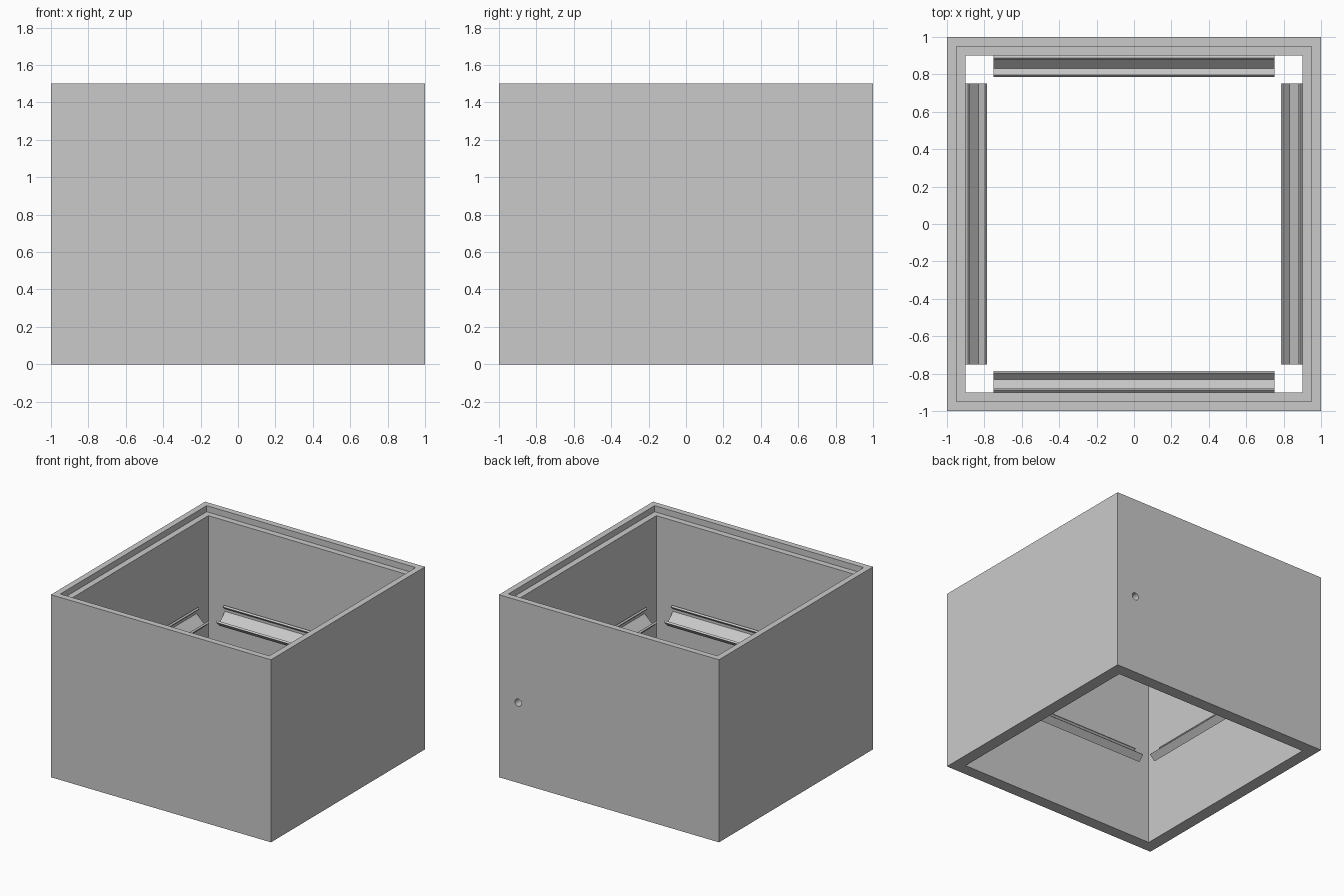
import bpy
import bmesh
from math import radians, pi
from mathutils import Matrix, Vector

old = bpy.data.objects.get("Cube")
if old:
    bpy.data.objects.remove(old, do_unlink=True)

HEIGHT = 1.5
OUTER, LIP, INNER = 1.0, 0.95, 0.9   # half widths of the box
LEDGE_DEPTH = 0.05


def make_material(name, colour):
    mat = bpy.data.materials.new(name)
    mat.use_nodes = True
    mat.diffuse_color = colour
    mat.node_tree.nodes["Principled BSDF"].inputs["Base Color"].default_value = colour
    return mat


GREY = make_material("light grey", (0.59, 0.59, 0.59, 1))


def finish(bm, name):
    bmesh.ops.recalc_face_normals(bm, faces=bm.faces)
    mesh = bpy.data.meshes.new(name)
    bm.to_mesh(mesh)
    bm.free()
    mesh.materials.append(GREY)
    obj = bpy.data.objects.new(name, mesh)
    bpy.context.collection.objects.link(obj)
    return obj


def bridge(bm, a, b):
    for i in range(len(a)):
        j = (i + 1) % len(a)
        bm.faces.new((a[i], a[j], b[j], b[i]))


# Box wall: a stepped section carried round a square
def make_wall():
    section = [(OUTER, 0), (OUTER, HEIGHT), (LIP, HEIGHT),
               (LIP, HEIGHT - LEDGE_DEPTH), (INNER, HEIGHT - LEDGE_DEPTH), (INNER, 0)]
    corners = [(-1, -1), (1, -1), (1, 1), (-1, 1)]
    bm = bmesh.new()
    rings = [[bm.verts.new((r * x, r * y, z)) for x, y in corners] for r, z in section]
    for i, ring in enumerate(rings):
        bridge(bm, ring, rings[(i + 1) % len(rings)])
    return finish(bm, "box_wall")


# Round cable hole through the back wall
def cut_cable_hole(wall):
    bm = bmesh.new()
    bmesh.ops.create_cone(bm, cap_ends=True, segments=32, radius1=0.03, radius2=0.03,
                          depth=0.3, matrix=Matrix.Translation((0.825, 0.95, 0.66))
                          @ Matrix.Rotation(pi / 2, 4, 'X'))
    cutter = finish(bm, "cable_hole_cutter")
    cutter.hide_render = True
    mod = wall.modifiers.new("cable_hole", 'BOOLEAN')
    mod.operation = 'DIFFERENCE'
    mod.solver = 'EXACT'
    mod.object = cutter
    bpy.context.view_layer.objects.active = wall
    wall.select_set(True)
    bpy.ops.object.modifier_apply(modifier=mod.name)
    bpy.data.objects.remove(cutter, do_unlink=True)
    bpy.ops.object.shade_smooth_by_angle(angle=radians(30))


# Tilted U channel along one wall, open upwards and inwards
def make_channel(name, turn):
    width, depth, t, half = 0.144, 0.063, 0.0155, 0.75
    profile = [(0, 0), (t, 0), (t, depth - t), (width - t, depth - t),
               (width - t, 0), (width, 0), (width, depth), (0, depth)]
    across = Vector((0, 1, 1)).normalized()
    down = Vector((0, 1, -1)).normalized()
    origin = Vector((0, 0.786, 0.657))
    bm = bmesh.new()
    ends = [[bm.verts.new(origin + across * a + down * d + Vector((x, 0, 0)))
             for a, d in profile] for x in (-half, half)]
    bridge(bm, *ends)
    for end in ends:
        bm.faces.new(end)
    bm.transform(Matrix.Rotation(turn, 4, 'Z'))
    return finish(bm, name)


wall = make_wall()
cut_cable_hole(wall)
for i, side in enumerate(("back", "right", "front", "left")):
    make_channel(side + "_channel", i * pi / 2)
